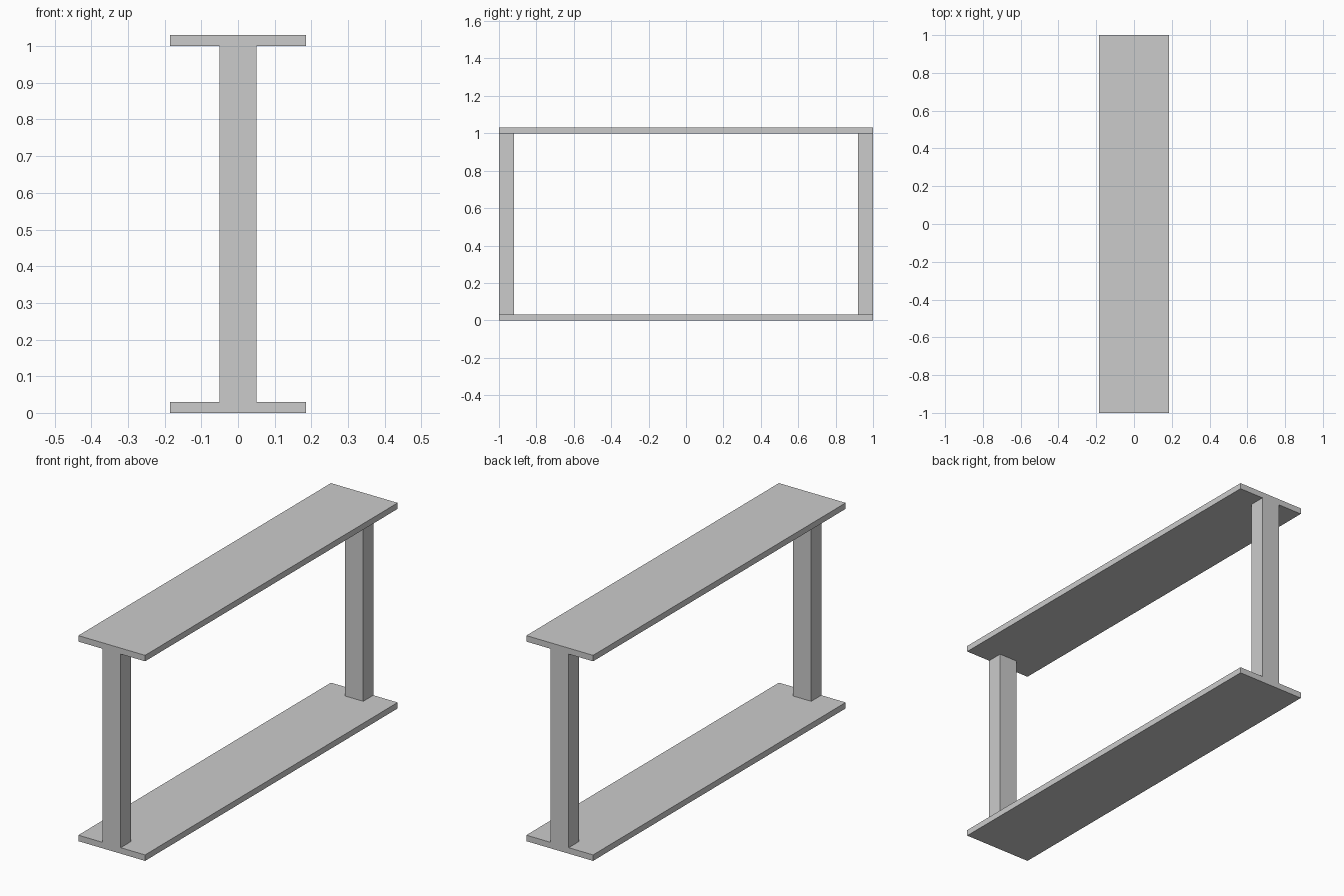
import bpy

if "Cube" in bpy.data.objects:
    bpy.data.objects.remove(bpy.data.objects["Cube"])


def box(name, lo, hi):
    """Axis-aligned box between two corners."""
    center = [(a + b) / 2 for a, b in zip(lo, hi)]
    bpy.ops.mesh.primitive_cube_add(size=1, location=center)
    obj = bpy.context.object
    obj.name = name
    obj.scale = [b - a for a, b in zip(lo, hi)]
    bpy.ops.object.transform_apply(location=False, rotation=False, scale=True)
    return obj


HALF_WIDTH, THICK, TOP = 0.185, 0.03, 1.0
POST_HALF, POST_DEPTH = 0.05, 0.08

# Bottom and top boards
for name, z in (("bottom_board", 0), ("top_board", TOP)):
    box(name, (-HALF_WIDTH, -1, z), (HALF_WIDTH, 1, z + THICK))

# End posts, flush with the board ends
for name, y in (("front_post", -1), ("back_post", 1 - POST_DEPTH)):
    box(name, (-POST_HALF, y, THICK), (POST_HALF, y + POST_DEPTH, TOP))
